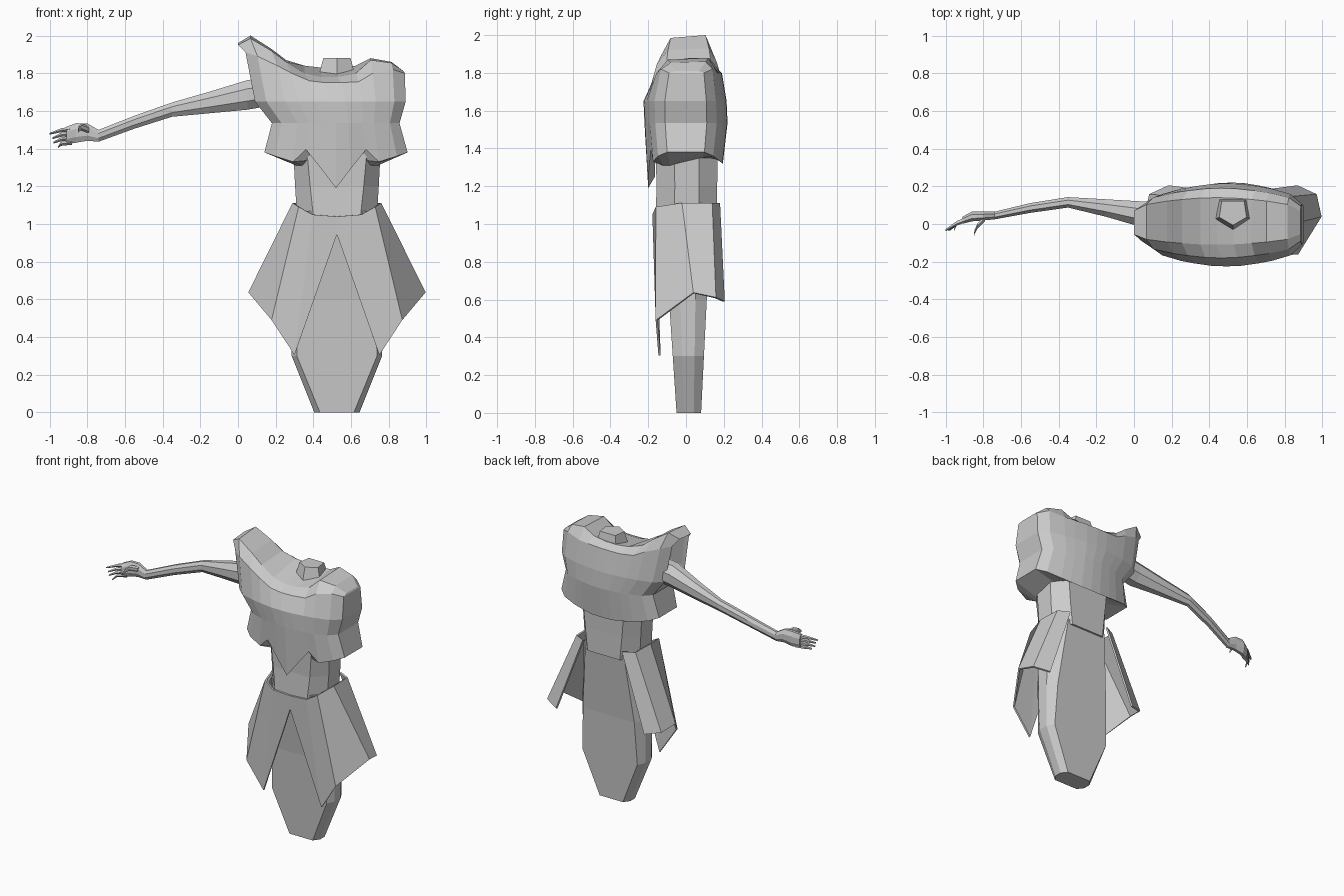
import bpy, bmesh, math
from mathutils import Vector

CX = 0.525  # body centre line
grey = bpy.data.materials.new("light grey")
grey.diffuse_color = (0.6, 0.6, 0.6, 1)


def finish(name, bm, normals=True):
    if normals:
        bmesh.ops.recalc_face_normals(bm, faces=bm.faces)
    me = bpy.data.meshes.new(name)
    bm.to_mesh(me)
    bm.free()
    me.materials.append(grey)
    ob = bpy.data.objects.new(name, me)
    bpy.context.collection.objects.link(ob)
    return ob


def loft(name, rings, closed=True, caps=True, skip=lambda r, c: False):
    """Join rows of points with quads."""
    bm = bmesh.new()
    rows = [[bm.verts.new(p) for p in r] for r in rings]
    n = len(rows[0])
    for r in range(len(rows) - 1):
        for c in range(n if closed else n - 1):
            if not skip(r, c):
                d = (c + 1) % n
                bm.faces.new((rows[r][c], rows[r][d], rows[r + 1][d], rows[r + 1][c]))
    if caps:
        bm.faces.new(rows[0])
        bm.faces.new(rows[-1])
    return finish(name, bm)


def octagon(z, side, flat, yf, yb):
    m, h = (yf + yb) / 2, (yb - yf) * 0.2
    pts = [(-flat, yf), (flat, yf), (side, m - h), (side, m + h),
           (flat, yb), (-flat, yb), (-side, m + h), (-side, m - h)]
    return [(CX + x, y, z) for x, y in pts]


# Lower body and waist
loft("lower_body", [octagon(0, .12, .09, -.05, .08), octagon(.3, .24, .213, -.07, .095),
                    octagon(.6, .245, .2, -.09, .11), octagon(1.07, .225, .15, -.15, .155)])
loft("waist", [octagon(1.04, .212, .125, -.162, .165), octagon(1.2, .222, .142, -.155, .165),
               octagon(1.45, .235, .165, -.165, .17)])

# Skirt: two folded panels, split at the front and open at the back
top = [(0, -.168, 1.04), (.13, -.172, 1.05), (.2, -.155, 1.09), (.23, -.02, 1.11),
       (.225, .135, 1.11), (.15, .175, 1.11)]
low = [(0, -.166, .945), (.225, -.14, .305), (.345, -.155, .49), (.465, .04, .635),
       (.44, .155, .61), (.34, .2, .59)]
for name, s in (("left_skirt_panel", -1), ("right_skirt_panel", 1)):
    ob = loft(name, [[(CX + s * x, y, z) for x, y, z in row] for row in (top, low)], False, False)
    mod = ob.modifiers.new("thickness", "SOLIDIFY")
    mod.thickness = 0.012
    mod.offset = 0

# Draped top: front columns run left to right, back columns return
T = [-1, -.85, -.6, -.42, -.2, 0, .2, .42, .6, .85, 1]
DEPTH = [.5, .74, .87, .93, .985, 1, .985, .93, .87, .74, .5]
HEM = [1.38, 1.36, 1.33, 1.395, 1.29, 1.19, 1.29, 1.395, 1.33, 1.36, 1.38]
SHOULDER_F = [1.91, 1.89, 1.84, 1.80, 1.76, 1.75, 1.75, 1.755, 1.80, 1.82, 1.80]
SHOULDER_B = [1.91, 1.89, 1.85, 1.81, 1.80, 1.80, 1.80, 1.80, 1.80, 1.82, 1.80]
RIDGE_F = [1.95, 1.985, 1.92, 1.86, 1.80, 1.78, 1.78, 1.80, 1.87, 1.855, 1.81]
RIDGE_B = [1.96, 2.0, 1.93, 1.87, 1.84, 1.83, 1.83, 1.84, 1.88, 1.86, 1.81]


def ring(xl, xr, yf, yb, zf, zb):
    def side(y, zs):
        return [((xl + xr) / 2 + t * (xr - xl) / 2, y * d, z) for t, d, z in zip(T, DEPTH, zs)]
    return side(yf, zf) + side(yb, zb)[::-1]


def level(z):
    return [z] * len(T)


back_hem = [1.38, 1.36, 1.34, 1.33, 1.32, 1.32, 1.32, 1.33, 1.34, 1.36, 1.38]
inner_hem = [1.31, 1.31, 1.34, 1.40, 1.33, 1.25, 1.33, 1.40, 1.34, 1.31, 1.31]
rings = [ring(.31, .74, -.165, .17, inner_hem, level(1.35)),
         ring(.14, .90, -.2, .195, HEM, back_hem),
         ring(.18, .857, -.22, .22, level(1.535), level(1.535)),
         ring(.09, .89, -.225, .215, level(1.65), level(1.65)),
         ring(.04, .885, -.18, .19, SHOULDER_F, SHOULDER_B),
         ring(0.0, .88, -.11, .14, RIDGE_F, RIDGE_B)]
n = len(T)
# The left end stays open around the arm
loft("draped_top", rings, True, False, lambda r, c: r >= 3 and c == 2 * n - 1)
loft("shoulder_yoke", [rings[-1][:n], rings[-1][n:][::-1]], False, False)

# Neck stub
neck = [(-.07, .13), (-.085, .03), (0, -.02), (.085, .03), (.07, .13)]
loft("neck", [[(CX + x * k, .07 + (y - .07) * k, z) for x, y in neck]
              for z, k in ((1.76, 1.15), (1.80, 1.1), (1.88, .85))])


# Arm, hand and fingers
def limb(name, stations, sides=8):
    loft(name, [[(x, y + ry * math.cos(2 * math.pi * (i + .5) / sides),
                  z + rz * math.sin(2 * math.pi * (i + .5) / sides)) for i in range(sides)]
                for x, y, z, ry, rz in stations])


limb("arm", [(.22, .05, 1.71, .075, .08), (.05, .05, 1.685, .075, .085),
             (-.15, .085, 1.645, .05, .062), (-.35, .115, 1.607, .03, .041),
             (-.55, .085, 1.54, .028, .037), (-.74, .045, 1.468, .022, .034)])
limb("hand", [(-.74, .045, 1.468, .022, .034), (-.80, .042, 1.488, .025, .05),
              (-.86, .04, 1.483, .028, .056), (-.91, .02, 1.47, .02, .05)])
for i in range(4):
    z = 1.505 - .024 * i
    tip = (-1.0, -.985, -.98, -.955)[i]
    limb("finger_%d" % (i + 1), [(-.88, .03, z, .016, .013), (-.94, .005, z - .008, .013, .011),
                                 (tip, -.032, z - .026, .006, .005)], 5)
limb("thumb", [(-.79, .03, 1.50, .018, .02), (-.83, -.01, 1.515, .016, .018),
               (-.845, -.04, 1.505, .013, .015), (-.85, -.062, 1.49, .007, .008)], 6)
